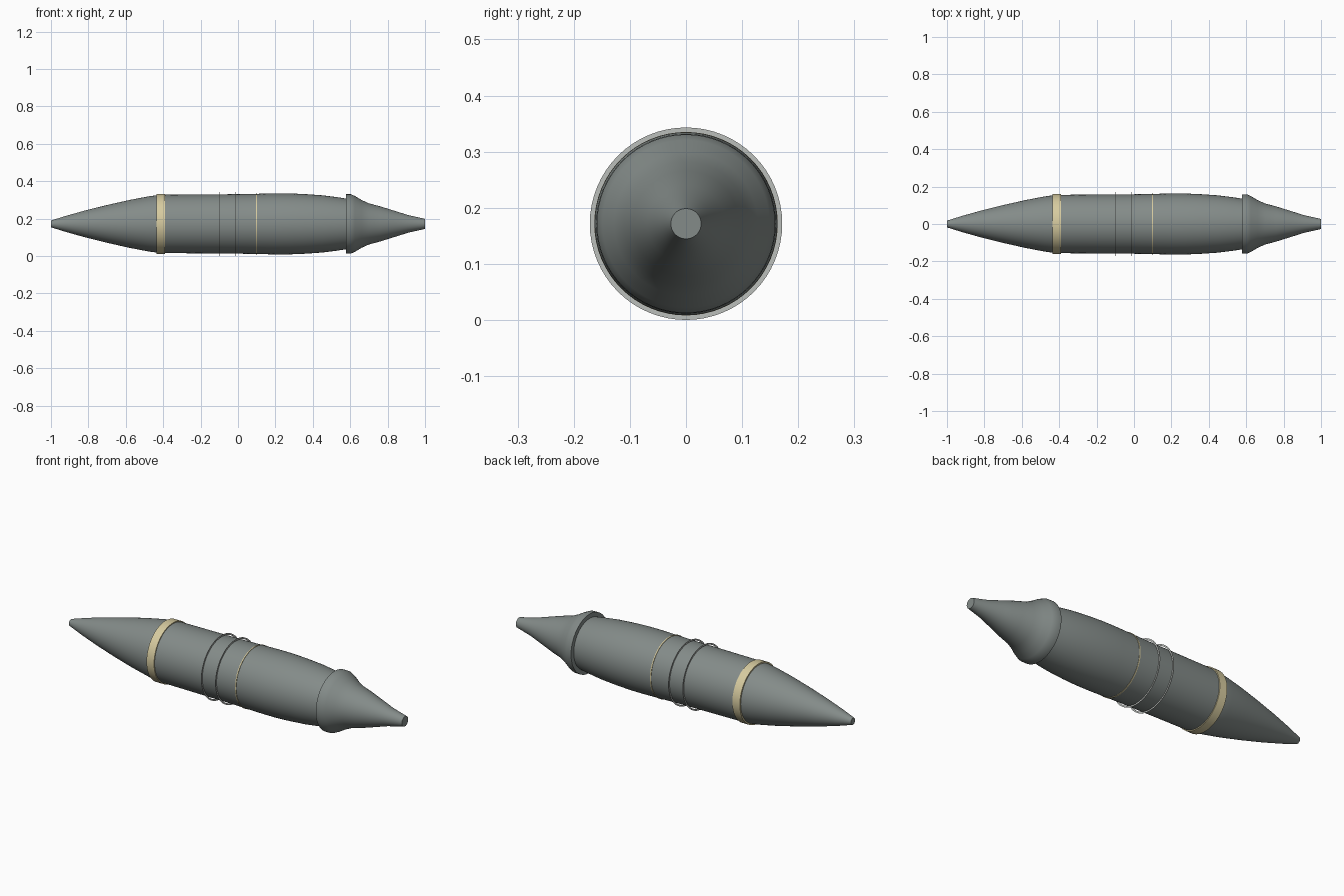
import bpy, bmesh, math

if "Cube" in bpy.data.objects:
    bpy.data.objects.remove(bpy.data.objects["Cube"])

AXIS_Z = 0.1715
SEGMENTS = 64


def material(name, rgb):
    m = bpy.data.materials.new(name)
    m.diffuse_color = (*rgb, 1)
    m.use_nodes = True
    m.node_tree.nodes["Principled BSDF"].inputs["Base Color"].default_value = m.diffuse_color
    return m


GREY = material("hull grey", (0.23, 0.26, 0.25))
CREAM = material("cream", (0.68, 0.60, 0.35))
LIGHT = material("light grey", (0.50, 0.52, 0.50))


def lathe(name, profile, mat, closed=False, caps=False):
    """Revolve (x, radius) points around the long axis."""
    bm = bmesh.new()
    rings = []
    for x, r in profile:
        rings.append([bm.verts.new((x, r * math.cos(a), AXIS_Z + r * math.sin(a)))
                      for a in (2 * math.pi * i / SEGMENTS for i in range(SEGMENTS))])
    pairs = list(zip(rings, rings[1:]))
    if closed:
        pairs.append((rings[-1], rings[0]))
    for a, b in pairs:
        for i in range(SEGMENTS):
            j = (i + 1) % SEGMENTS
            bm.faces.new((a[i], a[j], b[j], b[i]))
    if caps:
        bm.faces.new(rings[0])
        bm.faces.new(rings[-1])
    bmesh.ops.recalc_face_normals(bm, faces=bm.faces)
    mesh = bpy.data.meshes.new(name)
    bm.to_mesh(mesh)
    bm.free()
    mesh.materials.append(mat)
    ob = bpy.data.objects.new(name, mesh)
    bpy.context.collection.objects.link(ob)
    bpy.context.view_layer.objects.active = ob
    ob.select_set(True)
    bpy.ops.object.shade_smooth_by_angle(angle=math.radians(35))
    ob.select_set(False)


def band(name, x0, x1, r_in, r_out, mat):
    lathe(name, [(x0, r_in), (x0, r_out), (x1, r_out), (x1, r_in)], mat, closed=True)


# Long hull: pointed nose and gently swollen middle
lathe("hull", [(-1.0, 0.018), (-0.92, 0.043), (-0.82, 0.071), (-0.7, 0.101),
               (-0.58, 0.128), (-0.48, 0.147), (-0.43, 0.154), (-0.39, 0.156),
               (0.0, 0.159), (0.1, 0.161), (0.2, 0.163), (0.27, 0.163),
               (0.35, 0.160), (0.45, 0.153), (0.53, 0.143), (0.6, 0.132)],
      GREY, caps=True)

# Flared collar tapering into the tail cone
lathe("tail_cone", [(0.577, 0.12), (0.577, 0.159), (0.603, 0.159), (0.625, 0.149),
                    (0.66, 0.128), (0.70, 0.110), (0.76, 0.094), (0.84, 0.069),
                    (0.91, 0.047), (1.0, 0.027)], GREY, caps=True)

# Cream bands around the hull
band("nose_band", -0.435, -0.390, 0.150, 0.161, CREAM)
band("middle_band", 0.096, 0.102, 0.156, 0.1635, CREAM)

# Thin raised hoops
for i, x in enumerate((-0.10, -0.015)):
    band(f"hoop_{i + 1}", x - 0.001, x + 0.001, 0.163, 0.1715, LIGHT)
